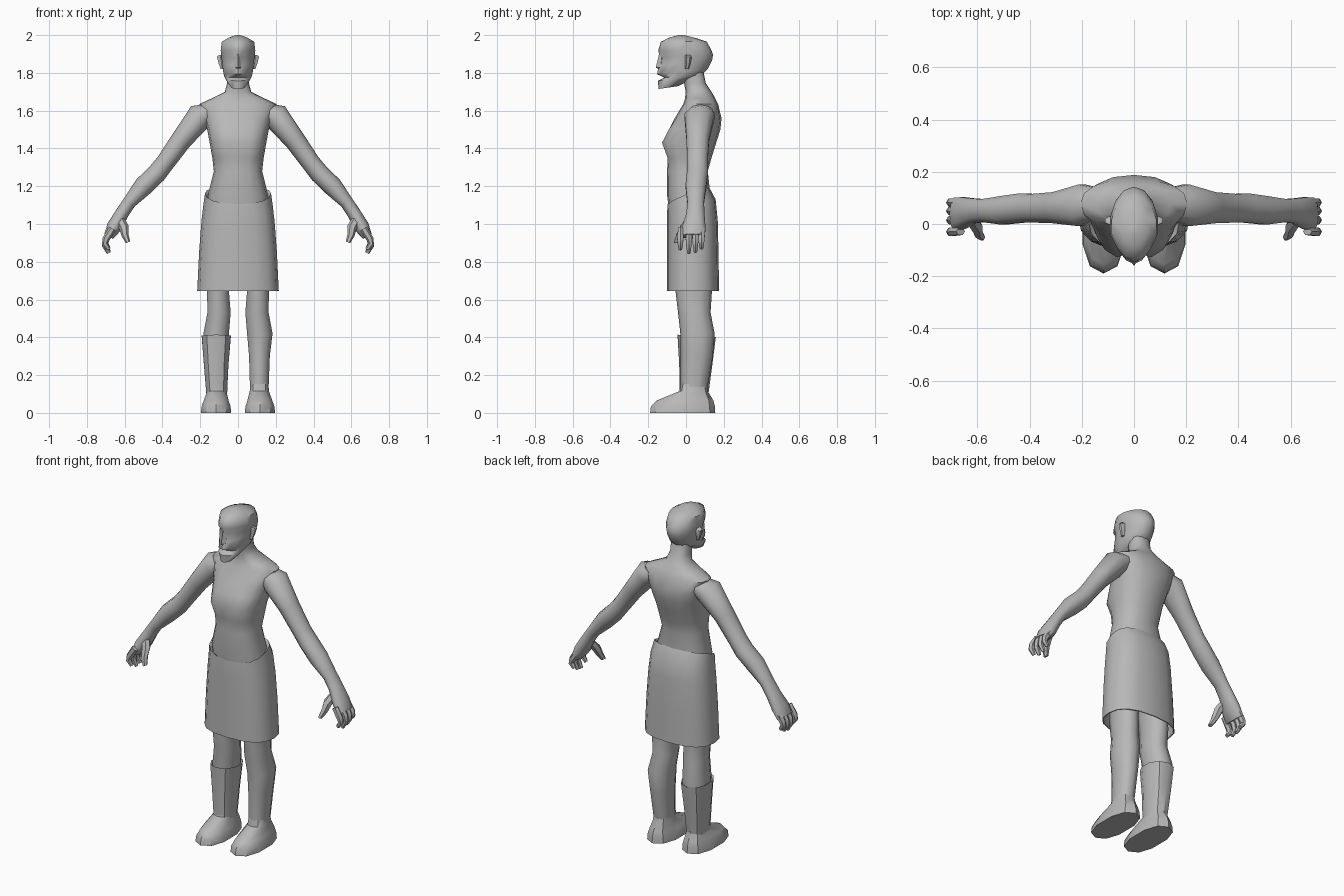
import bpy, bmesh, math
from mathutils import Vector

grey = bpy.data.materials.new("plain grey")
grey.diffuse_color = (0.48, 0.48, 0.48, 1)


def finish(name, rings, cap=(True, True), angle=50):
    """Bridge rings of points into one smooth-shaded tube."""
    bm = bmesh.new()
    loops = [[bm.verts.new(p) for p in r] for r in rings]
    n = len(loops[0])
    for a, b in zip(loops, loops[1:]):
        for i in range(n):
            j = (i + 1) % n
            bm.faces.new((a[i], a[j], b[j], b[i]))
    if cap[0]:
        bm.faces.new(loops[0][::-1])
    if cap[1]:
        bm.faces.new(loops[-1])
    bmesh.ops.recalc_face_normals(bm, faces=bm.faces)
    me = bpy.data.meshes.new(name)
    bm.to_mesh(me)
    bm.free()
    me.materials.append(grey)
    ob = bpy.data.objects.new(name, me)
    bpy.context.collection.objects.link(ob)
    bpy.ops.object.select_all(action='DESELECT')
    ob.select_set(True)
    bpy.context.view_layer.objects.active = ob
    bpy.ops.object.shade_smooth_by_angle(angle=math.radians(angle))
    return ob


def power(v, e):
    return math.copysign(abs(v) ** e, v)


def level_ring(zf, zb, x0, x1, y0, y1, n, e=1.0):
    """Ring of n points, its height running from zf at the front to zb at the back."""
    pts = []
    for i in range(n):
        a = 2 * math.pi * i / n - math.pi / 2
        c, s = power(math.cos(a), e), power(math.sin(a), e)
        t = (s + 1) / 2
        pts.append(Vector(((x0 + x1) / 2 + (x1 - x0) / 2 * c,
                           y0 + (y1 - y0) * t, zf + (zb - zf) * t)))
    return pts


def limb(name, path, n, side):
    """Tube along (x, z, half thickness, y0, y1) stations, mirrored by side."""
    rings = []
    for k, (x, z, h, y0, y1) in enumerate(path):
        p, q = path[max(k - 1, 0)], path[min(k + 1, len(path) - 1)]
        t = Vector((q[0] - p[0], 0, q[1] - p[1])).normalized()
        u = Vector((-t.z, 0, t.x))
        ring = []
        for i in range(n):
            a = 2 * math.pi * i / n
            v = Vector((x, (y0 + y1) / 2, z)) + u * h * math.cos(a)
            v.y += (y1 - y0) / 2 * math.sin(a)
            v.x *= side
            ring.append(v)
        rings.append(ring)
    return finish(name, rings)


# Torso and neck: z, half width, front y, back y
body = [(1.0, .15, -.08, .12), (1.15, .16, -.10, .13), (1.28, .128, -.10, .115),
        (1.35, .136, -.105, .135), (1.43, .15, -.137, .16), (1.50, .163, -.10, .182),
        (1.56, .18, -.06, .188), (1.635, .205, -.015, .17), (1.665, .14, -.005, .155),
        (1.70, .07, -.002, .135), (1.745, .058, -.01, .105), (1.82, .058, -.02, .09)]
rings = [level_ring(z, z, -w, w, y0, y1, 16, .85) for z, w, y0, y1 in body]
for k, dent in ((3, .012), (4, .03), (5, .012)):     # hollow between the breasts
    rings[k][0].y += dent
finish("torso", rings)

# Head: front z, back z, half width, front y, back y
skull = [(1.715, 1.73, .035, -.146, -.04), (1.758, 1.77, .066, -.148, .04),
         (1.775, 1.79, .075, -.115, .085), (1.793, 1.82, .08, -.153, .115),
         (1.84, 1.865, .086, -.145, .138), (1.88, 1.895, .09, -.137, .143),
         (1.92, 1.92, .094, -.147, .135), (1.965, 1.965, .088, -.133, .11),
         (1.988, 1.985, .05, -.085, .05), (2.0, 2.0, .012, -.04, -.01)]
rings = [level_ring(f, b, -w, w, y0, y1, 14) for f, b, w, y0, y1 in skull]
for ring in rings[3:8]:                              # taper the face to its centre line
    for v in ring:
        if v.y < -.06:
            v.x *= .88
for i in (1, -1):                                    # eye hollows
    rings[5][i].y += .02
    rings[4][i].y += .006
finish("head", rings)

# Nose wedge
finish("nose", [level_ring(z, z, -w, w, y, -.11, 4) for z, w, y in
                ((1.815, .012, -.135), (1.828, .019, -.16), (1.86, .013, -.152),
                 (1.90, .01, -.143))], angle=30)

for side, word in ((1, "left"), (-1, "right")):
    # Ear
    finish(word + "_ear", [level_ring(z, z, side * .07, side * x, -.005, y, 6)
                           for z, x, y in ((1.82, .093, .015), (1.85, .105, .024),
                                           (1.885, .114, .03), (1.895, .105, .022))])
    # Arm from inside the shoulder to the knuckles
    limb(word + "_arm", [(.13, 1.60, .045, .02, .14), (.20, 1.57, .072, -.012, .155),
                         (.30, 1.445, .056, 0, .125), (.385, 1.325, .05, .003, .118),
                         (.43, 1.268, .052, .002, .12), (.50, 1.20, .052, -.005, .11),
                         (.575, 1.115, .036, .005, .098), (.615, 1.055, .036, 0, .10),
                         (.655, .985, .04, -.022, .106), (.685, .935, .026, -.03, .104)],
         10, side)
    # Four curled fingers and the thumb
    for k, (y, drop) in enumerate(((-.03, .02), (.015, 0), (.05, .006), (.082, .025))):
        limb(f"{word}_finger_{k + 1}",
             [(.665, .975, .02, y - .014, y + .017), (.699, .92, .019, y - .019, y + .019),
              (.705, .885 + drop / 2, .016, y - .016, y + .016),
              (.684, .846 + drop, .011, y - .01, y + .01)], 6, side)
    limb(word + "_thumb", [(.63, 1.03, .025, 0, .05), (.605, .985, .026, -.035, .02),
                           (.598, .94, .019, -.055, -.01), (.582, .903, .012, -.065, -.035)],
         6, side)
    # Leg: z, inner x, outer x, front y, back y
    leg = [(.98, .02, .16, -.07, .13), (.64, .045, .166, -.055, .137),
           (.53, .036, .165, -.042, .13), (.42, .045, .186, -.03, .152),
           (.30, .056, .171, -.028, .142), (.10, .062, .163, -.028, .108)]
    finish(word + "_leg", [level_ring(z, z, side * a, side * b, y0, y1, 10, .9)
                           for z, a, b, y0, y1 in leg])
    # Foot with a low pointed toe
    foot = [(0, .033, .2, -.19, .155), (.035, .036, .196, -.186, .153),
            (.066, .047, .184, -.155, .145), (.115, .06, .166, -.035, .115),
            (.16, .063, .163, -.026, .11)]
    finish(word + "_foot", [level_ring(z, z, side * a, side * b, y0, y1, 10, .85)
                            for z, a, b, y0, y1 in foot], angle=40)

# Boot shaft on one leg, with a folded rim
shaft = [(.10, .055, .17, -.033, .118), (.25, .048, .183, -.036, .138),
         (.408, .034, .196, -.045, .158), (.40, .046, .184, -.034, .147),
         (.34, .05, .18, -.03, .14)]
finish("boot_shaft", [level_ring(z + .006, z - .006, -a, -b, y0, y1, 10, .9)
                      for z, a, b, y0, y1 in shaft], (False, False), 40)

# Skirt, open below, with a waistband that rises to the back
cloth = [(.95, .95, .19, -.09, .16), (.645, .645, .21, -.094, .169),
         (.645, .645, .216, -.101, .175), (.85, .85, .206, -.10, .172),
         (1.0, 1.02, .194, -.10, .168), (1.065, 1.13, .184, -.10, .157),
         (1.105, 1.19, .175, -.097, .125), (1.09, 1.165, .145, -.08, .105)]
rings = [level_ring(f, b, -w, w, y0, y1, 16, .8) for f, b, w, y0, y1 in cloth]
for v in rings[6]:
    v.z += .014 * (abs(v.x) / .175) ** 2
finish("skirt", rings, (False, False))
